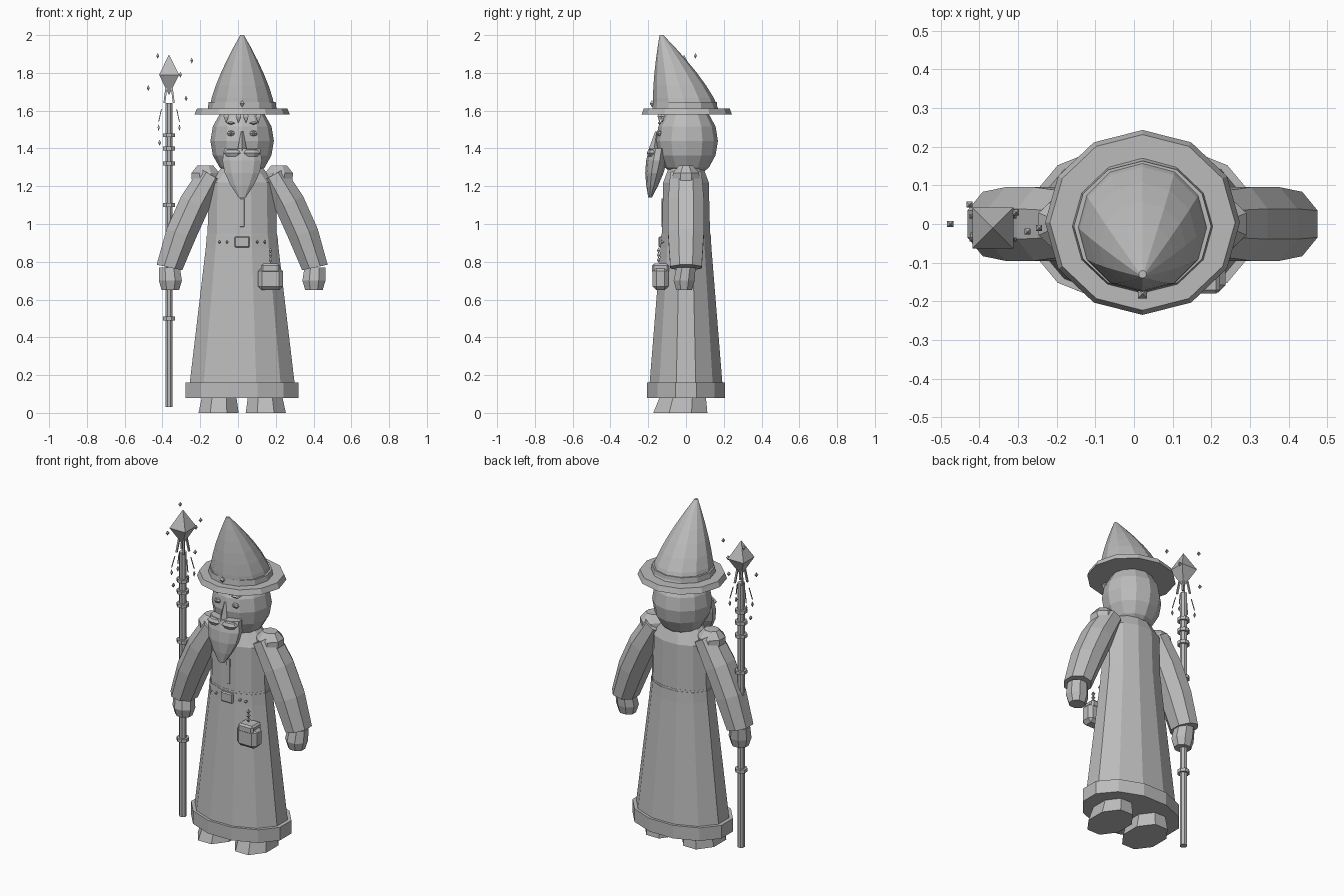
import bpy, bmesh
from math import sin, cos, pi, radians
from mathutils import Vector

cube = bpy.data.objects.get("Cube")
if cube:
    bpy.data.objects.remove(cube, do_unlink=True)

grey = bpy.data.materials.new("plain grey")
grey.use_nodes = True
colour = (0.5, 0.5, 0.5, 1)
grey.diffuse_color = colour
grey.node_tree.nodes["Principled BSDF"].inputs["Base Color"].default_value = colour

LEFT, RIGHT = 1, -1
BODY_X = 0.022


def finish(name, mesh_builder):
    """Turn a bmesh into a flat shaded object."""
    bmesh.ops.recalc_face_normals(mesh_builder, faces=mesh_builder.faces)
    mesh = bpy.data.meshes.new(name)
    mesh_builder.to_mesh(mesh)
    mesh_builder.free()
    mesh.materials.append(grey)
    part = bpy.data.objects.new(name, mesh)
    bpy.context.collection.objects.link(part)


def tube(name, centre, size, sides, steps=1, tilt=lambda t: 0, turn=0.5):
    """Skin elliptical rings whose centre, size and tilt are rules of t, from 0 to 1."""
    builder = bmesh.new()
    rings = []
    for step in range(steps + 1):
        t = step / steps
        middle, radius, lean = Vector(centre(t)), size(t), radians(tilt(t))
        ring = []
        for corner in range(sides):
            angle = 2 * pi * (corner + turn) / sides
            across, along = radius[0] * cos(angle), radius[1] * sin(angle)
            offset = Vector((across * cos(lean), along, across * sin(lean)))
            ring.append(builder.verts.new(middle + offset))
        rings.append(ring)
    for low, high in zip(rings, rings[1:]):
        for corner in range(sides):
            before = corner - 1
            builder.faces.new((low[before], low[corner], high[corner], high[before]))
    builder.faces.new(rings[0])
    builder.faces.new(rings[-1])
    finish(name, builder)


def taper(name, foot, head, foot_size, head_size, sides=8, turn=0.5):
    """Straight tube between two points."""
    foot, head = Vector(foot), Vector(head)
    foot_size, head_size = Vector(foot_size), Vector(head_size)
    tube(name, lambda t: foot.lerp(head, t), lambda t: foot_size.lerp(head_size, t),
         sides, turn=turn)


def ball(name, centre, half, sides=4, steps=2, turn=0.5):
    """Faceted ellipsoid; the default is a four sided diamond."""
    x, y, z = centre
    wide, deep, tall = half

    def size(t):
        swell = max(sin(pi * t), 0.02)
        return wide * swell, deep * swell

    tube(name, lambda t: (x, y, z - tall * cos(pi * t)), size, sides, steps, turn=turn)


def box(name, centre, size, bevel):
    builder = bmesh.new()
    bmesh.ops.create_cube(builder, size=1)
    bmesh.ops.scale(builder, vec=size, verts=builder.verts)
    bmesh.ops.translate(builder, vec=centre, verts=builder.verts)
    bmesh.ops.bevel(builder, geom=builder.edges[:], offset=bevel, segments=1, affect='EDGES')
    finish(name, builder)


def body(height, depth=0.0, side=LEFT, out=0.0):
    """Point measured from the centre line of the body."""
    return Vector((BODY_X + side * out, depth, height))


# Robe, torso and collar
hem, waist, chest, neck = (Vector(pair) for pair in
                           ((0.31, 0.215), (0.19, 0.133), (0.185, 0.125), (0.1, 0.09)))
taper("robe_skirt", body(0.1), body(0.95), hem * 0.95, waist, sides=12)
taper("robe_hem", body(0.08), body(0.16), hem, hem, sides=12)
taper("torso", body(0.9), body(1.22), waist, chest, sides=12)
taper("shoulder_yoke", body(1.22), body(1.31), chest, neck, sides=12)
box("front_placket", body(1.06, -0.12), (0.025, 0.02, 0.15), bevel=0.002)

# Belt with buckle and studs
taper("belt", body(0.87), body(0.94), waist * 1.05, waist * 1.02, sides=12)
box("belt_buckle", body(0.905, -0.135), (0.08, 0.02, 0.06), bevel=0.006)
for side in (LEFT, RIGHT):
    for out in (0.08, 0.12):
        ball("belt_stud", body(0.905, -0.125, side, out), (0.01, 0.015, 0.01))

# Pouch hanging from the belt by a chain of charms
pouch = body(0.71, -0.135, LEFT, 0.15)
box("pouch", pouch, (0.13, 0.085, 0.12), bevel=0.02)
box("pouch_flap", pouch + Vector((0, 0, 0.055)), (0.1, 0.09, 0.05), bevel=0.01)
for link in range(3):
    ball("pouch_charm", pouch + Vector((0, -0.01, 0.1 + link * 0.025)), (0.012, 0.012, 0.016))

# Arms, hands, shoulder pads and boots
for label, side in (("left", LEFT), ("right", RIGHT)):
    shoulder = body(1.26, 0, side, 0.165)
    elbow = body(1.05, 0, side, 0.3)
    wrist = body(0.77, 0, side, 0.385)

    def arm_line(t):
        return shoulder.lerp(elbow, t).lerp(elbow.lerp(wrist, t), t)

    def arm_size(t):
        return 0.075 + 0.015 * sin(pi * t), 0.09 + 0.015 * sin(pi * t)

    def arm_tilt(t):
        return side * (30 - 18 * t)

    tube(label + "_sleeve", arm_line, arm_size, sides=8, steps=3, tilt=arm_tilt)
    palm = body(0.7, -0.01, side, 0.38)
    taper(label + "_hand", wrist, palm, (0.06, 0.055), (0.066, 0.06))
    taper(label + "_fingers", palm, body(0.65, -0.01, side, 0.38), (0.066, 0.06), (0.05, 0.045))
    pad_edge = body(1.27, 0, side, 0.195)
    taper(label + "_pad_base", shoulder.lerp(elbow, 0.2), pad_edge, (0.08, 0.08), (0.08, 0.075))
    taper(label + "_pad_top", pad_edge, body(1.31, 0, side, 0.195), (0.08, 0.075), (0.045, 0.04))
    taper(label + "_boot", body(0, -0.03, side, 0.125), body(0.13, -0.01, side, 0.12),
          (0.115, 0.155), (0.09, 0.12))

# Head and nose
ball("head", body(1.44, 0.005), (0.168, 0.164, 0.2), sides=12, steps=8, turn=0)
taper("nose", body(1.39, -0.17), body(1.49, -0.155), (0.025, 0.03), (0.006, 0.008), 4, turn=0)


# Beard, narrowing to a rounded tip
def beard_size(t):
    half = 0.02 + 0.09 * sin(pi * t * 0.65)
    return half, half / 2


tube("beard", lambda t: body(1.14 + 0.26 * t, -0.19 + 0.045 * t), beard_size, sides=10, steps=4)

# Moustache, eyes, eyebrows and fringe locks
for side in (LEFT, RIGHT):
    ball("moustache", body(1.375, -0.18, side, 0.045), (0.055, 0.03, 0.025), sides=8, steps=4)
    ball("eye", body(1.48, -0.14, side, 0.06), (0.022, 0.015, 0.015), sides=8, steps=4)
    ball("pupil", body(1.48, -0.15, side, 0.06), (0.008, 0.01, 0.008), sides=8, steps=4)
    ball("eyebrow", body(1.535, -0.14, side, 0.06), (0.035, 0.015, 0.01))
    for out in (0.02, 0.085):
        ball("fringe_lock", body(1.57, -0.145 + out / 4, side, out), (0.02, 0.015, 0.035))


# Hat, with its point bent forward
def hat_size(t):
    radius = 0.01 + 0.165 * (1 - t ** 1.4)
    return radius, radius


brim, band = Vector((0.252, 0.239)), Vector((0.183, 0.174))
taper("hat_brim", body(1.58, 0.004), body(1.612, 0.004), brim, brim * 0.95, 12, turn=0)
taper("hat_band", body(1.6, -0.006), body(1.645, -0.006), band, band * 0.97, 12, turn=0)
tube("hat_cone", lambda t: body(1.6 + 0.4 * t, -0.13 * t ** 1.25), hat_size,
     sides=12, steps=6, turn=0)
ball("hat_gem", body(1.637, -0.18), (0.017, 0.017, 0.018))

# Staff with rings and crystal
staff = Vector((-0.365, -0.01, 0))


def on_staff(height, x=0.0, y=0.0):
    return staff + Vector((x, y, height))


def staff_piece(name, low, high, radius):
    taper(name, on_staff(low), on_staff(high), (radius, radius), (radius, radius))


staff_piece("staff_shaft", 0.03, 1.64, radius=0.021)
for height in (0.5, 1.1, 1.32, 1.4, 1.47):
    staff_piece("staff_ring", height - 0.01, height + 0.01, radius=0.035)
ball("staff_crystal", on_staff(1.79), (0.075, 0.075, 0.105))

# Claws holding the crystal, and cords with beads
claw, cord = (0.007, 0.007), (0.003, 0.003)
for x in (-1, 1):
    for y in (-1, 1):
        taper("staff_claw", on_staff(1.64, x * 0.025, y * 0.025),
              on_staff(1.72, x * 0.015, y * 0.015), claw, claw, 4)
        bead = on_staff(1.54, x * 0.055, y * 0.03)
        taper("staff_cord", bead, on_staff(1.61, x * 0.04, y * 0.02), cord, cord, 4)
        ball("cord_bead", bead - Vector((0, 0, 0.03)), (0.008, 0.008, 0.018))

# Floating sparkles
for x, y, height in ((-0.06, 0.06, 1.89), (0.12, 0, 1.865), (0.06, 0.04, 1.79),
                     (-0.11, 0.01, 1.72), (0.09, -0.01, 1.665), (-0.05, -0.02, 1.43)):
    ball("sparkle", on_staff(height, x, y), (0.011, 0.011, 0.015))
